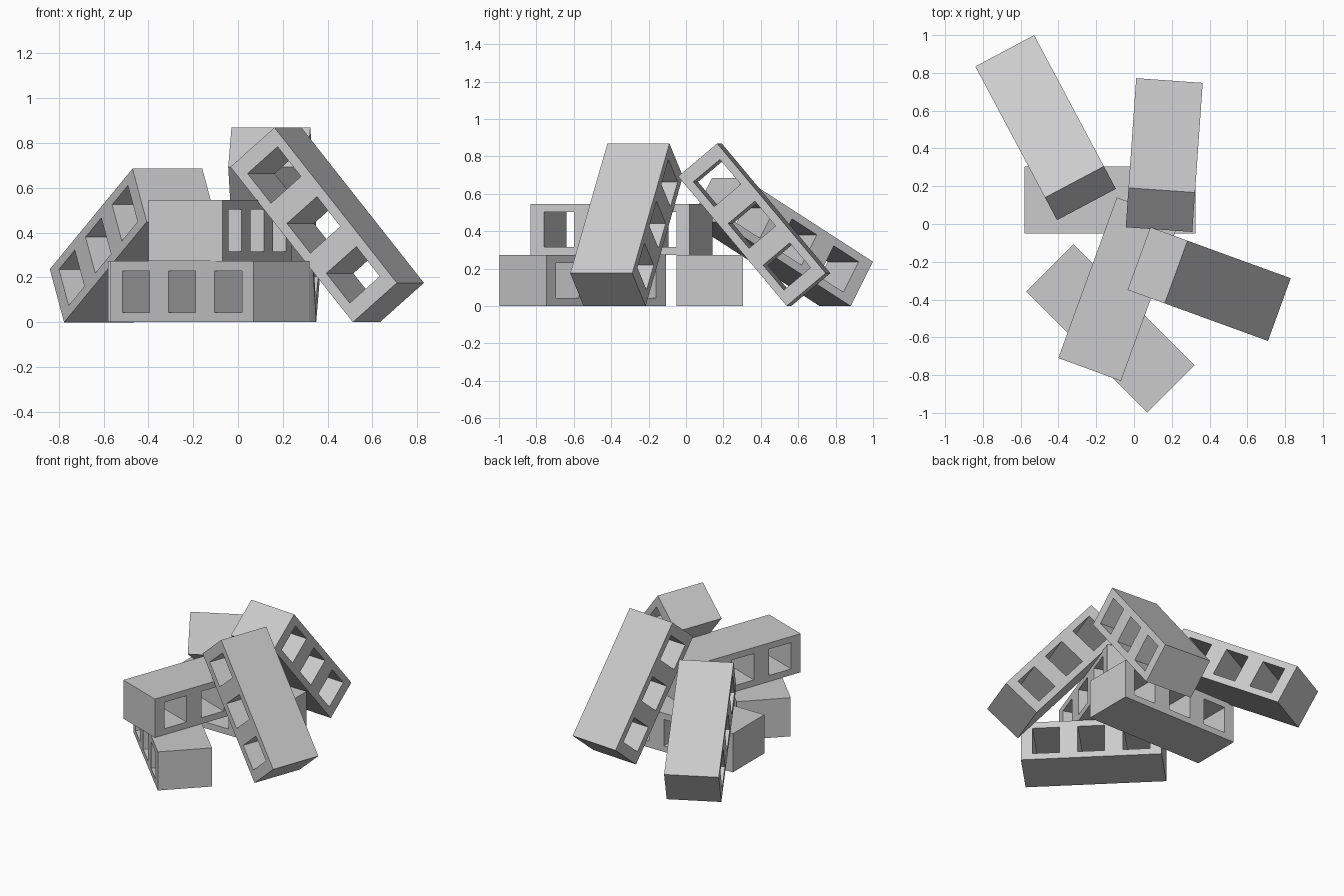
import bpy, bmesh
from math import radians

if "Cube" in bpy.data.objects:
    bpy.data.objects.remove(bpy.data.objects["Cube"])

L, W, H = 0.905, 0.353, 0.273        # block length, width, height
HOLE, HOLE_H, STEP = 0.173, 0.186, 0.291


def block_mesh():
    # side profile on a grid, leaving three openings, then extruded across the width
    xs = [-L / 2]
    for i in (-1, 0, 1):
        xs += [i * STEP - HOLE / 2, i * STEP + HOLE / 2]
    xs.append(L / 2)
    zs = [-H / 2, -HOLE_H / 2, HOLE_H / 2, H / 2]
    bm = bmesh.new()
    grid = [[bm.verts.new((x, -W / 2, z)) for z in zs] for x in xs]
    for i in range(len(xs) - 1):
        for j in range(3):
            if j == 1 and i % 2 == 1:
                continue
            bm.faces.new((grid[i][j], grid[i + 1][j],
                          grid[i + 1][j + 1], grid[i][j + 1]))
    ext = bmesh.ops.extrude_face_region(bm, geom=bm.faces[:], use_keep_orig=True)
    verts = [g for g in ext["geom"] if isinstance(g, bmesh.types.BMVert)]
    bmesh.ops.translate(bm, verts=verts, vec=(0, W, 0))
    bmesh.ops.recalc_face_normals(bm, faces=bm.faces[:])
    mesh = bpy.data.meshes.new("hollow_block")
    bm.to_mesh(mesh)
    bm.free()
    return mesh


# name, centre, downward pitch, heading
BLOCKS = [
    ("ground_block_back", (-0.127, 0.127, H / 2), 0, 0),
    ("ground_block_front", (-0.125, -0.552, H / 2), 0, -45),
    ("stacked_block", (-0.08, -0.345, H * 1.5), 0, 70),
    ("leaning_block_back", (0.16, 0.365, 0.4345), 50, 86),
    ("leaning_block_left", (-0.468, 0.51, 0.3425), 29.7, 118),
    ("leaning_block_right", (0.398, -0.318, 0.4345), 50, -20),
]

mesh = block_mesh()
for name, centre, pitch, heading in BLOCKS:
    ob = bpy.data.objects.new(name, mesh)
    ob.location = centre
    ob.rotation_euler = (0, radians(pitch), radians(heading))
    bpy.context.collection.objects.link(ob)
